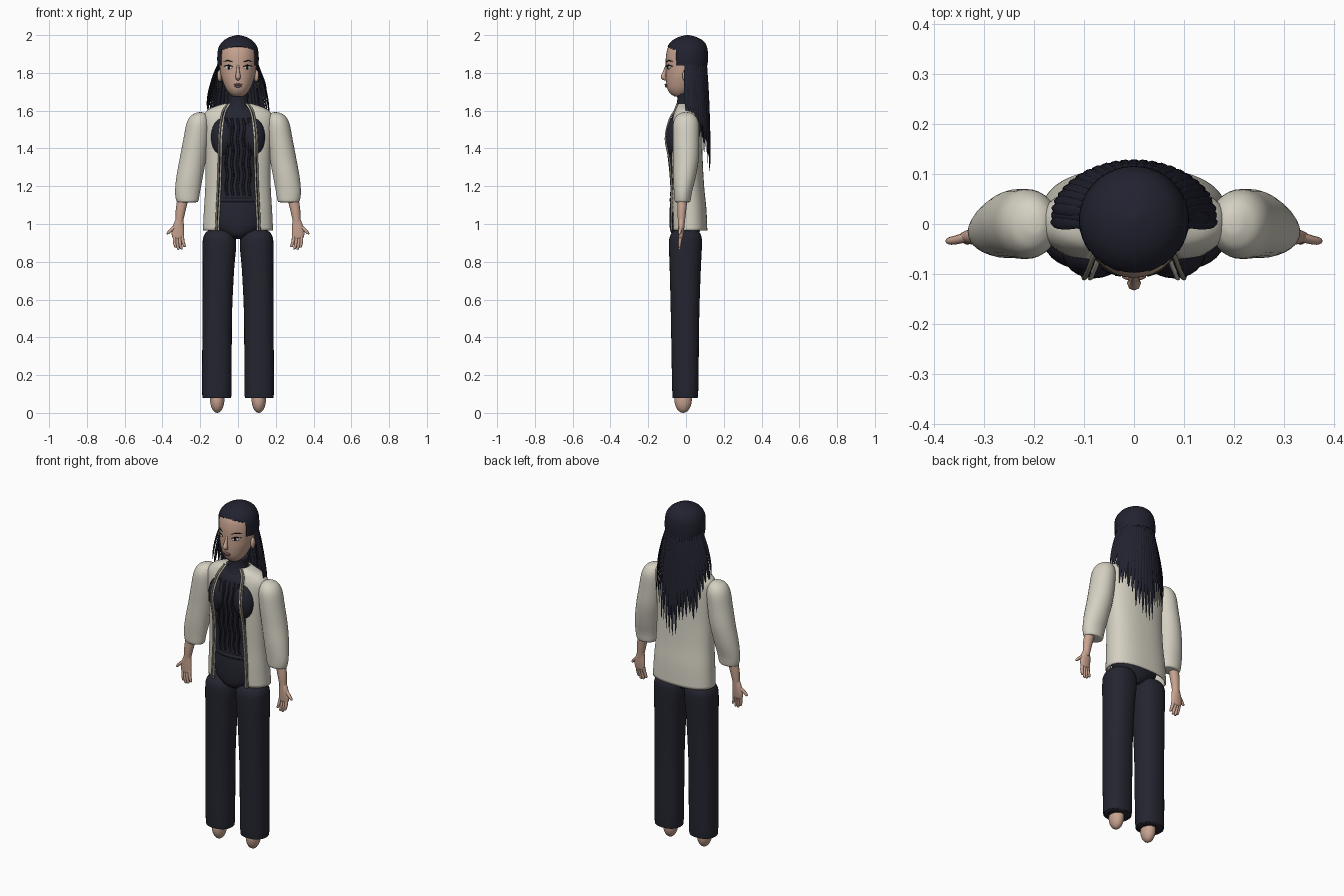
import bpy, bmesh, math, random
from mathutils import Vector, Matrix

if "Cube" in bpy.data.objects:
    bpy.data.objects.remove(bpy.data.objects["Cube"])

random.seed(4)


def material(name, rgb):
    m = bpy.data.materials.new(name)
    m.diffuse_color = (*rgb, 1)
    m.use_nodes = True
    m.node_tree.nodes["Principled BSDF"].inputs["Base Color"].default_value = m.diffuse_color
    return m


NAVY = material("dark navy cloth", (0.018, 0.018, 0.03))
HAIR = material("black hair", (0.015, 0.016, 0.028))
CREAM = material("cream jacket", (0.66, 0.63, 0.54))
SKIN = material("skin", (0.58, 0.37, 0.28))
LIP = material("lips", (0.30, 0.15, 0.14))
WHITE = material("eye white", (0.75, 0.74, 0.72))
BLACK = material("eye black", (0.01, 0.01, 0.012))
TRIM = material("khaki trim", (0.30, 0.27, 0.20))


def finish(bm, name, mat, angle=50):
    bmesh.ops.recalc_face_normals(bm, faces=bm.faces)
    me = bpy.data.meshes.new(name)
    bm.to_mesh(me)
    bm.free()
    ob = bpy.data.objects.new(name, me)
    bpy.context.collection.objects.link(ob)
    me.materials.append(mat)
    for o in bpy.context.selected_objects:
        o.select_set(False)
    ob.select_set(True)
    bpy.context.view_layer.objects.active = ob
    bpy.ops.object.shade_smooth_by_angle(angle=math.radians(angle))
    return ob


def refine(rows, steps):
    """Smooth interpolation through rows of numbers."""
    out = []
    for i in range(len(rows) - 1):
        p = [rows[max(0, min(len(rows) - 1, i + k))] for k in (-1, 0, 1, 2)]
        for s in range(steps):
            t = s / steps
            out.append([b + 0.5 * t * (c - a + t * (2*a - 5*b + 4*c - d + t * (3*(b - c) + d - a)))
                        for a, b, c, d in zip(*p)])
    return out + [list(rows[-1])]


def skin_rings(bm, rings, closed=True, caps=True):
    vs = [[bm.verts.new(p) for p in r] for r in rings]
    n = len(vs[0])
    for a, b in zip(vs, vs[1:]):
        for i in range(n if closed else n - 1):
            j = (i + 1) % n
            bm.faces.new((a[i], a[j], b[j], b[i]))
    if closed and caps:
        bm.faces.new(vs[0])
        bm.faces.new(vs[-1])


def spow(v, e):
    return math.copysign(abs(v) ** (2 / e), v)


def loft(name, rows, mat, sx=1, e=2.0, n=32, steps=5, caps=True):
    """Rows: z, centre x, centre y, radius x, radius y."""
    bm = bmesh.new()
    rings = [[(sx * (cx + rx * spow(math.cos(k * math.tau / n), e)),
               cy + ry * spow(math.sin(k * math.tau / n), e), z) for k in range(n)]
             for z, cx, cy, rx, ry in refine(rows, steps)]
    skin_rings(bm, rings, caps=caps)
    return finish(bm, name, mat)


def sweep(bm, rows, side, flat=1.0, n=8, steps=4):
    """Rows: x, y, z, radius; flat thins the section across the side vector."""
    pts = refine(rows, steps)
    rings = []
    for i, (x, y, z, r) in enumerate(pts):
        t = Vector(pts[min(i + 1, len(pts) - 1)][:3]) - Vector(pts[max(i - 1, 0)][:3])
        s = Vector(side)
        s = (s - t * (s.dot(t) / t.length_squared)).normalized()
        w = t.normalized().cross(s)
        r = max(r, 0.0005)
        rings.append([Vector((x, y, z)) + r * (s * math.cos(a) + w * flat * math.sin(a))
                      for a in (k * math.tau / n for k in range(n))])
    skin_rings(bm, rings)


def ball(name, c, r, mat, rot=0, seg=24):
    bm = bmesh.new()
    bmesh.ops.create_uvsphere(bm, u_segments=seg, v_segments=seg // 2, radius=1)
    bm.transform(Matrix.Translation(c) @ Matrix.Rotation(rot, 4, 'Z') @ Matrix.Diagonal((*r, 1)))
    return finish(bm, name, mat)


# Head and neck
HEAD = [(1.675, 0, -.035, .025, .025), (1.69, 0, -.033, .045, .05), (1.72, 0, -.025, .066, .075),
        (1.77, 0, -.012, .086, .094), (1.82, 0, -.003, .096, .104), (1.88, 0, 0, .10, .107),
        (1.93, 0, .003, .095, .10), (1.965, 0, .005, .073, .08), (1.985, 0, .005, .04, .045)]
loft("head", HEAD, SKIN)
loft("neck", [(1.58, 0, .005, .045, .045), (1.73, 0, .005, .045, .045)], SKIN)


def face_y(x, z):
    _, _, cy, rx, ry = min(refine(HEAD, 10), key=lambda q: abs(q[0] - z))
    return cy - ry * math.sqrt(max(0, 1 - (x / rx) ** 2))


# Nose and lips
bm = bmesh.new()
sweep(bm, [(0, -.103, 1.84, .006), (0, -.114, 1.80, .010), (0, -.119, 1.778, .014), (0, -.10, 1.765, .008)], (1, 0, 0))
finish(bm, "nose", SKIN)
ball("upper_lip", (0, face_y(0, 1.738) - .002, 1.738), (.024, .008, .005), LIP)
ball("lower_lip", (0, face_y(0, 1.729) - .002, 1.729), (.019, .008, .006), LIP)

# Eyes, brows, ears and earrings
for sx, tag in ((1, "left"), (-1, "right")):
    ex, ez = sx * .049, 1.828
    rot = sx * .5
    ball(tag + "_eye_white", (ex, face_y(ex, ez), ez), (.019, .004, .009), WHITE, rot)
    ball(tag + "_iris", (ex, face_y(ex, ez) - .003, ez), (.008, .003, .009), BLACK, rot, 16)
    bm = bmesh.new()
    for lo, hi, z0, r in ((.026, .075, 1.837, .0035), (.028, .078, 1.862, .003)):
        sweep(bm, [(sx * x, face_y(x, z) - .001, z, rr) for x, z, rr in
                   ((lo, z0 - .005, .001), ((lo + hi) / 2, z0 + .003, r), (hi, z0 - .002, .001))], (0, 0, 1))
    finish(bm, tag + "_lash_and_brow", BLACK)
    ball(tag + "_ear", (sx * .097, .0, 1.785), (.012, .02, .032), SKIN, sx * .3)
    bm = bmesh.new()
    sweep(bm, [(sx * (.103 + .008 * math.sin(a)), -.008, 1.735 + .015 * math.cos(a), .002)
               for a in (k * math.tau / 8 for k in range(9))], (0, 1, 0), n=6, steps=2)
    finish(bm, tag + "_earring", TRIM)

# Hair cap, with the face side cut away below the hairline
cap = loft("hair_cap", [(1.84, 0, .008, .108, .106), (1.88, 0, .008, .11, .108), (1.93, 0, .006, .104, .107),
                        (1.965, 0, .008, .083, .088), (1.988, 0, .008, .048, .052),
                        (2.0, 0, .008, .008, .008)], HAIR, n=64, steps=8)
bm = bmesh.new()
bm.from_mesh(cap.data)
gone = [f for f in bm.faces if len(f.verts) > 4 and f.calc_center_median().z < 1.9
        or f.calc_center_median().y < -.055 and
        f.calc_center_median().z < 1.94 - 2.2 * f.calc_center_median().x ** 2]
bmesh.ops.delete(bm, geom=gone, context='FACES')
bm.to_mesh(cap.data)
bm.free()
sol = cap.modifiers.new("thickness", 'SOLIDIFY')
sol.thickness = .005

# Long hair locks, fanned around the sides and back
bm = bmesh.new()
for layer, count in ((0, 27), (1, 18)):
    for k in range(count):
        a = math.radians(-4 + 188 * (k + .5 * layer) / (count - 1 + layer))
        c, s = math.cos(a), math.sin(a)
        back = max(0, s)
        end = 1.60 - .30 * back ** 1.3 + random.uniform(-.05, .06) + .07 * layer
        r0 = .103 - .012 * layer
        p0 = Vector((r0 * c, .006 + r0 * s, 1.855))
        p2 = Vector(((.168 - .015 * layer) * c, .012 + (.115 - .008 * layer) * s, end))
        rows = []
        for t, w in ((0, .006), (.3, .011), (.65, .011), (.88, .006), (1, .0005)):
            p = p0.lerp(p2, t)
            out = .012 * math.sin(math.pi * t)
            rows.append((p.x + out * c, p.y + out * s * .5, p.z, w))
        sweep(bm, rows, (-s, c, 0), flat=.3, n=6, steps=3)
finish(bm, "hair_locks", HAIR)

# Knitted top, bust and roll neck
loft("knit_top", [(.92, 0, 0, .03, .04), (.945, 0, -.005, .08, .07), (.99, 0, -.002, .13, .085),
                  (1.06, 0, 0, .15, .088), (1.13, 0, 0, .145, .082), (1.2, 0, 0, .14, .077),
                  (1.32, 0, -.008, .14, .078), (1.46, 0, -.015, .148, .082), (1.56, 0, -.008, .14, .068),
                  (1.60, 0, 0, .105, .055), (1.625, 0, 0, .055, .045)], NAVY, n=48)
loft("waistband", [(1.115, 0, 0, .143, .082), (1.122, 0, 0, .147, .087), (1.132, 0, 0, .147, .087),
                   (1.14, 0, 0, .143, .08)], NAVY, n=48)
loft("roll_neck", [(1.60, 0, 0, .066, .06), (1.63, 0, .002, .056, .052), (1.66, 0, .004, .054, .05),
                   (1.685, 0, .005, .056, .052), (1.69, 0, .005, .048, .045)], NAVY)
# Raised knit cords down the chest
bm = bmesh.new()
for x in (-.06, -.03, 0, .03, .06):
    sweep(bm, [(x + .004 * (-1) ** k, y - .004, z, .007) for k, (y, z) in enumerate(
        ((-.074, 1.15), (-.073, 1.2), (-.077, 1.26), (-.083, 1.32), (-.091, 1.39),
         (-.094, 1.45), (-.088, 1.51), (-.070, 1.56)))], (1, 0, 0), n=6)
finish(bm, "knit_cords", NAVY)

# Open jacket body: an arc left open at the front
JACKET = [(.965, .182, .093, .016, .112), (1.08, .176, .092, .012, .108), (1.2, .169, .086, .006, .104),
          (1.35, .168, .084, 0, .10), (1.48, .176, .082, 0, .098), (1.56, .182, .074, .002, .085),
          (1.60, .158, .062, .003, .075), (1.622, .11, .053, .003, .062), (1.635, .066, .048, .003, .045)]
bm = bmesh.new()
rings = []
E = 2.4
for z, rx, ry, cy, gap in refine(JACKET, 5):
    a0 = math.asin(min(1, (gap / rx) ** (E / 2)))
    ring = []
    for k in range(49):
        a = a0 + (math.tau - 2 * a0) * k / 48
        ring.append((rx * spow(math.sin(a), E), cy - ry * spow(math.cos(a), E), z))
    rings.append(ring)
skin_rings(bm, rings, closed=False)
jacket = finish(bm, "jacket_body", CREAM)
sol = jacket.modifiers.new("thickness", 'SOLIDIFY')
sol.thickness, sol.offset = .008, 0

# Parts mirrored left and right
for sx, tag in ((1, "left"), (-1, "right")):
    ball(tag + "_bust", (sx * .08, -.055, 1.46), (.064, .054, .105), NAVY)
    for dx, mat, label in ((0, TRIM, "_edge_trim"), (-.012, CREAM, "_front_piping")):
        bm = bmesh.new()
        sweep(bm, [(sx * (x + dx), y, z, .005) for x, y, z in (
            (.116, -.078, .966), (.112, -.076, 1.08), (.106, -.077, 1.2), (.102, -.086, 1.33),
            (.100, -.108, 1.45), (.09, -.088, 1.55), (.078, -.06, 1.60), (.056, -.046, 1.637))], (1, 0, 0))
        finish(bm, tag + label, mat)
    loft(tag + "_sleeve", [(1.115, .268, -.018, .045, .034), (1.122, .268, -.018, .058, .042),
                           (1.17, .267, -.016, .066, .048), (1.25, .256, -.008, .070, .060),
                           (1.35, .238, 0, .070, .068), (1.45, .222, 0, .067, .070),
                           (1.53, .212, 0, .061, .068), (1.57, .206, 0, .046, .052),
                           (1.588, .200, 0, .022, .026), (1.592, .198, 0, .004, .005)], CREAM, sx)
    loft(tag + "_forearm", [(1.16, .286, -.018, .03, .028), (1.08, .302, -.022, .027, .024),
                            (1.02, .310, -.024, .021, .019), (.99, .313, -.025, .022, .017)], SKIN, sx)
    loft(tag + "_palm", [(1.03, .309, -.024, .019, .016), (1.0, .314, -.025, .027, .017),
                         (.96, .318, -.026, .033, .015), (.93, .318, -.027, .03, .012),
                         (.922, .318, -.027, .018, .008)], SKIN, sx)
    bm = bmesh.new()
    for x0, z0, x1, z1 in ((.296, .94, .283, .878), (.309, .935, .300, .866),
                           (.322, .935, .316, .864), (.335, .94, .331, .875), (.334, .985, .371, .945)):
        sweep(bm, [(sx * x0, -.026, z0, .010), (sx * (.45 * x0 + .55 * x1 + .003), -.032, (z0 + z1) / 2, .009),
                   (sx * x1, -.034, z1 + .005, .007), (sx * x1, -.034, z1, .002)], (0, 1, 0))
    finish(bm, tag + "_fingers", SKIN)
    loft(tag + "_trouser_leg", [(.078, .112, -.005, .058, .052), (.085, .112, -.005, .070, .062),
                                (.12, .112, -.004, .078, .069), (.5, .110, -.005, .078, .075),
                                (.75, .104, -.004, .083, .082), (.88, .099, -.003, .089, .087),
                                (.935, .099, -.002, .083, .083), (.965, .098, 0, .06, .06),
                                (.975, .098, 0, .02, .02)], NAVY, sx, e=2.3)
    ball(tag + "_foot", (sx * .11, -.015, .07), (.038, .046, .07), SKIN)
